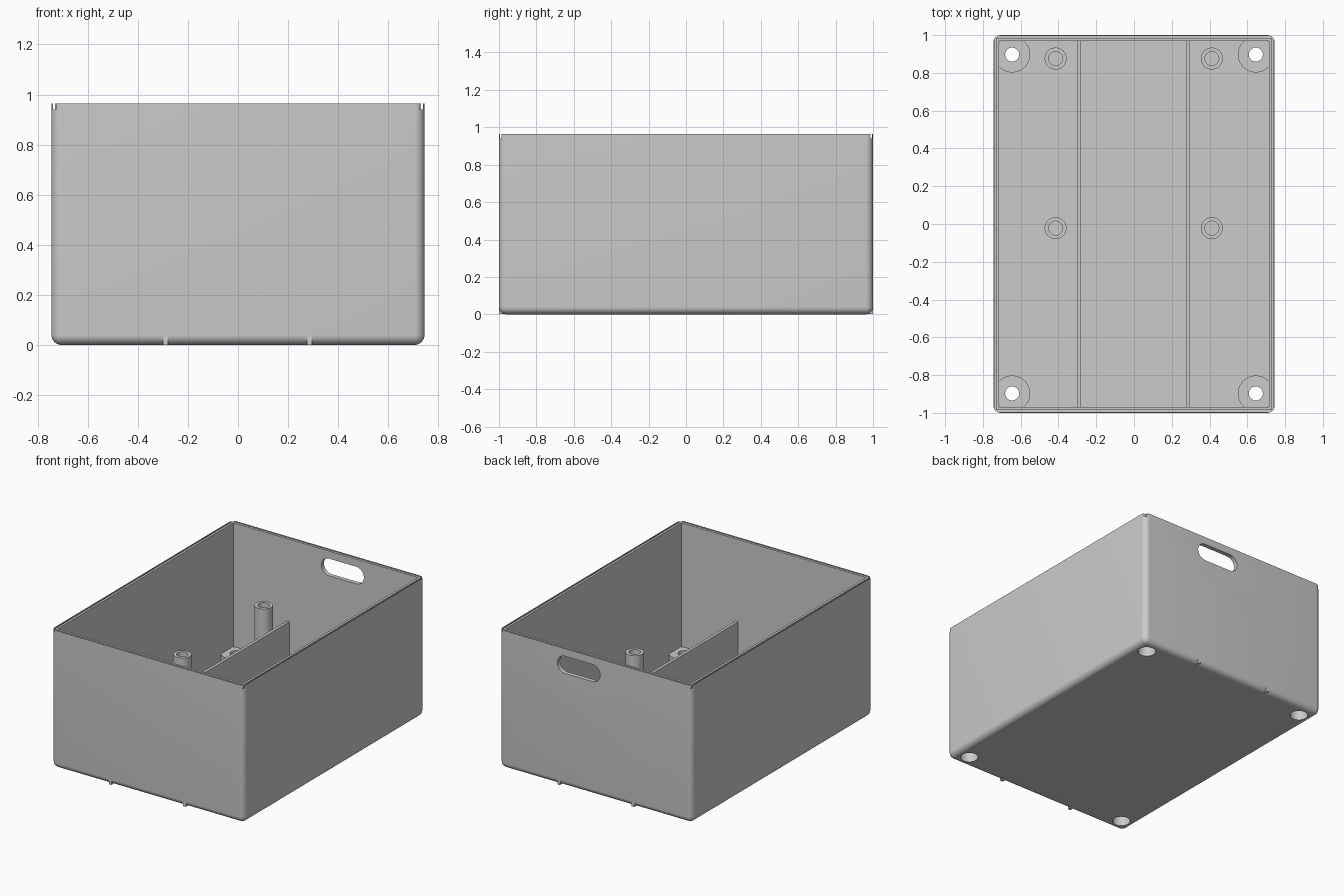
import bpy, bmesh, math
from mathutils import Matrix

if "Cube" in bpy.data.objects:
    bpy.data.objects.remove(bpy.data.objects["Cube"])

W, D, H = 0.745, 1.0, 0.965      # half width, half depth, height
T, R = 0.03, 0.04                # wall thickness, outer rounding

plastic = bpy.data.materials.new("grey plastic")
plastic.diffuse_color = (0.6, 0.6, 0.6, 1)
plastic.use_nodes = True
plastic.node_tree.nodes["Principled BSDF"].inputs["Base Color"].default_value = plastic.diffuse_color


def make(name, bm):
    bmesh.ops.recalc_face_normals(bm, faces=bm.faces)
    me = bpy.data.meshes.new(name)
    bm.to_mesh(me)
    bm.free()
    me.materials.append(plastic)
    ob = bpy.data.objects.new(name, me)
    bpy.context.collection.objects.link(ob)
    return ob


def box_bm(x0, x1, y0, y1, z0, z1):
    bm = bmesh.new()
    m = Matrix.Translation(((x0 + x1) / 2, (y0 + y1) / 2, (z0 + z1) / 2))
    bmesh.ops.create_cube(bm, size=1, matrix=m @ Matrix.Diagonal((x1 - x0, y1 - y0, z1 - z0, 1)))
    return bm


def box(name, *b):
    return make(name, box_bm(*b))


def lathe(name, profile, x, y, n=48):
    """Spin a closed (radius, z) profile round a vertical axis at x, y."""
    bm = bmesh.new()
    rings = []
    for i in range(n):
        a = 2 * math.pi * i / n
        rings.append([bm.verts.new((x + r * math.cos(a), y + r * math.sin(a), z)) for r, z in profile])
    k = len(profile)
    for i in range(n):
        p, q = rings[i], rings[(i + 1) % n]
        for j in range(k):
            bm.faces.new((p[j], q[j], q[(j + 1) % k], p[(j + 1) % k]))
    return make(name, bm)


def cylinder(name, x, y, r, z0, z1):
    bm = bmesh.new()
    bmesh.ops.create_cone(bm, cap_ends=True, segments=48, radius1=r, radius2=r, depth=z1 - z0,
                          matrix=Matrix.Translation((x, y, (z0 + z1) / 2)))
    return make(name, bm)


def cut(ob, cutter):
    bpy.context.view_layer.objects.active = ob
    mod = ob.modifiers.new("cut", 'BOOLEAN')
    mod.operation, mod.solver, mod.object = 'DIFFERENCE', 'EXACT', cutter
    bpy.ops.object.modifier_apply(modifier=mod.name)
    bpy.data.objects.remove(cutter)


def smooth(ob):
    bpy.ops.object.select_all(action='DESELECT')
    ob.select_set(True)
    bpy.context.view_layer.objects.active = ob
    bpy.ops.object.shade_smooth_by_angle(angle=math.radians(30))


# Enclosure: box with rounded upright and bottom edges, hollowed out
bm = box_bm(-W, W, -D, D, 0, H)
edges = [e for e in bm.edges if not all(v.co.z > H - 0.01 for v in e.verts)]
bmesh.ops.bevel(bm, geom=edges, offset=R, segments=8, profile=0.5, affect='EDGES')
shell = make("enclosure", bm)
cut(shell, box("cavity", -W + T, W - T, -D + T, D - T, T, H + 0.1))

# Lid groove in the rim, running out at the corners
for s in (-1, 1):
    x, y = s * (W - 0.010), s * (D - 0.010)
    cut(shell, box("groove", x - 0.004, x + 0.004, -1.1, 1.1, H - 0.025, H + 0.1))
    cut(shell, box("groove", -1, 1, y - 0.004, y + 0.004, H - 0.025, H + 0.1))

# Rounded cable slot in the back wall
bm = bmesh.new()
SX, SZ, SR, SL = 0.13, 0.852, 0.06, 0.105
ring = []
for i in range(34):
    side = 1 if i < 17 else -1
    a = -math.pi / 2 + math.pi * (i if i < 17 else i - 1) / 16
    ring.append(bm.verts.new((SX + side * SL + SR * math.cos(a), D - 0.1, SZ + SR * math.sin(a))))
face = bm.faces.new(ring)
ext = bmesh.ops.extrude_face_region(bm, geom=[face])["geom"]
bmesh.ops.translate(bm, vec=(0, 0.2, 0), verts=[v for v in ext if isinstance(v, bmesh.types.BMVert)])
cut(shell, make("slot", bm))

# Corner screw bosses, counterbored from below
for sx in (-1, 1):
    for sy in (-1, 1):
        x, y = sx * 0.645, sy * 0.897
        cut(shell, cylinder("hole", x, y, 0.058, -0.1, T + 0.01))
        smooth(lathe("corner_boss", [(0.058, T), (0.058, 0.07), (0.037, 0.07),
                                     (0.037, 0.10), (0.095, 0.10), (0.095, T)], x, y))
smooth(shell)

# Tall hollow standoffs
for x in (-0.415, 0.412):
    for y in (-0.022, 0.876):
        smooth(lathe("standoff", [(0.037, T), (0.037, 0.505), (0.058, 0.505), (0.058, T)], x, y))

# Divider walls, their lower ends showing at the rounded bottom edge
for x in (-0.29, 0.286):
    box("divider", x - 0.01, x + 0.01, -D + 0.0005, D - 0.0005, 0.0005, 0.39)
